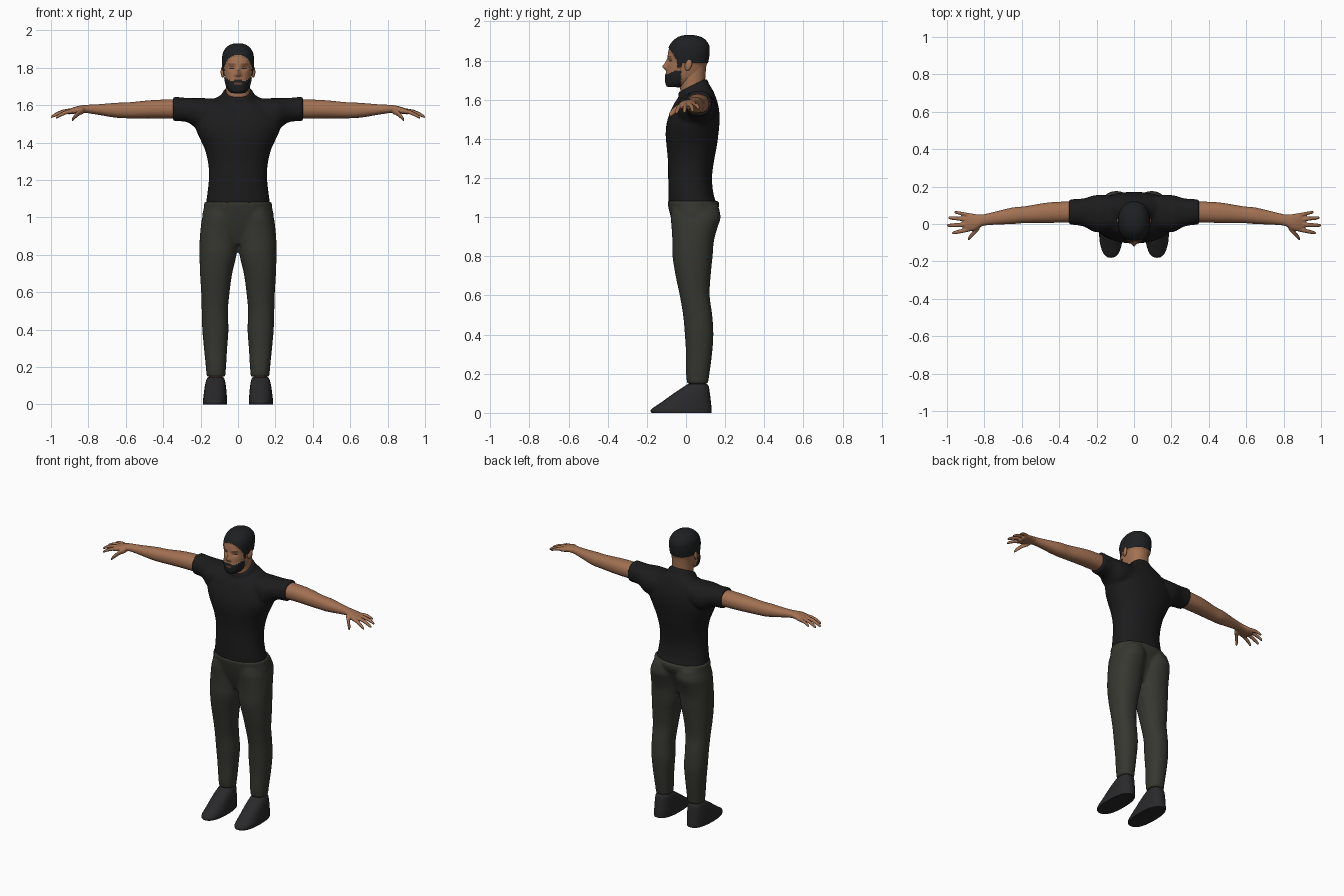
import bpy, bmesh, math
from mathutils import Vector


def material(name, rgb):
    m = bpy.data.materials.new(name)
    m.diffuse_color = (*rgb, 1)
    return m


SKIN = material("brown skin", (0.36, 0.165, 0.085))
HAIR = material("black hair", (0.013, 0.014, 0.015))
LIPS = material("dark skin", (0.17, 0.065, 0.04))
SHIRT = material("black cloth", (0.0115, 0.0115, 0.0125))
PANTS = material("olive cloth", (0.037, 0.038, 0.030))
SHOES = material("charcoal leather", (0.022, 0.022, 0.024))


def spline(rows, steps):
    """Catmull-Rom interpolation of the ring parameters."""
    out = []
    for i in range(len(rows) - 1):
        p = [rows[max(i - 1, 0)], rows[i], rows[i + 1], rows[min(i + 2, len(rows) - 1)]]
        for s in range(steps):
            t = s / steps
            out.append([b + 0.5 * t * (c - a + t * (2*a - 5*b + 4*c - d + t * (3*(b - c) + d - a)))
                        for a, b, c, d in zip(*p)])
    return out + [list(rows[-1])]


def loft(bm, axis, rows, n=32, steps=4, power=2.2, side=1):
    """Skin rings (pos, centre u, centre v, radius u, radius v, tilt) along x or z."""
    rings = []
    for row in spline(rows, steps):
        pos, cu, cv, ru, rv = row[:5]
        tilt = row[5] if len(row) > 5 else 0
        ring = []
        for k in range(n):
            a = 2 * math.pi * k / n
            c, s = math.cos(a), math.sin(a)
            u = ru * math.copysign(abs(c) ** (2 / power), c)
            v = rv * math.copysign(abs(s) ** (2 / power), s)
            if axis == "x":
                co = (side * pos, cu + u, cv + v)
            else:
                co = (side * (cu + u), cv + v, pos + tilt * v)
            ring.append(bm.verts.new(co))
        rings.append(ring)
    for a, b in zip(rings, rings[1:]):
        for k in range(n):
            bm.faces.new((a[k], a[(k + 1) % n], b[(k + 1) % n], b[k]))
    bm.faces.new(rings[0])
    bm.faces.new(rings[-1])


def fb(rows):
    """(z, cx, rx, front y, back y, [tilt]) to ring parameters."""
    return [(r[0], r[1], (r[3] + r[4]) / 2, r[2], (r[4] - r[3]) / 2, r[5] if len(r) > 5 else 0)
            for r in rows]


def finish(bm, name, mats, voxel=0, smooth=4, angle=50):
    bmesh.ops.recalc_face_normals(bm, faces=bm.faces)
    me = bpy.data.meshes.new(name)
    bm.to_mesh(me)
    bm.free()
    ob = bpy.data.objects.new(name, me)
    bpy.context.collection.objects.link(ob)
    for m in mats:
        me.materials.append(m)
    bpy.ops.object.select_all(action="DESELECT")
    ob.select_set(True)
    bpy.context.view_layer.objects.active = ob
    if voxel:
        # fuse overlapping solids into one soft surface
        r = ob.modifiers.new("fuse", "REMESH")
        r.mode, r.voxel_size, r.use_smooth_shade = "VOXEL", voxel, True
        s = ob.modifiers.new("relax", "SMOOTH")
        s.factor, s.iterations = 0.5, smooth
    else:
        bpy.ops.object.shade_smooth_by_angle(angle=math.radians(angle))
    return ob


# shirt: torso with tilted collar, plus short sleeves
bm = bmesh.new()
loft(bm, "z", fb([(1.065, 0, .173, -.088, .158), (1.12, 0, .165, -.09, .14),
                  (1.20, 0, .156, -.091, .133), (1.28, 0, .158, -.092, .142),
                  (1.36, 0, .176, -.099, .157), (1.42, 0, .203, -.104, .165),
                  (1.48, 0, .228, -.099, .171), (1.54, 0, .232, -.08, .170),
                  (1.59, 0, .205, -.055, .160), (1.625, 0, .140, -.042, .14, .2),
                  (1.645, 0, .095, -.038, .12, .4), (1.675, 0, .077, -.038, .105, .5)]), n=48)
for sd in (1, -1):
    loft(bm, "x", [(.08, .06, 1.565, .09, .072), (.20, .055, 1.553, .10, .085),
                   (.27, .062, 1.574, .075, .065), (.348, .065, 1.581, .067, .066)], side=sd)
finish(bm, "shirt", [SHIRT], voxel=.009, smooth=5)

# trousers: hips and two legs
bm = bmesh.new()
loft(bm, "z", fb([(.86, 0, .07, -.03, .09), (.94, 0, .14, -.06, .12), (1.0, 0, .188, -.078, .145),
                  (1.05, 0, .183, -.09, .168), (1.083, 0, .180, -.096, .168)]), n=48)
for sd in (1, -1):
    loft(bm, "z", fb([(.148, .118, .050, .006, .112), (.2, .118, .054, .0, .12),
                      (.3, .120, .062, .0, .133), (.4, .121, .070, -.006, .140),
                      (.5, .124, .070, -.015, .134), (.6, .121, .076, -.032, .121),
                      (.7, .117, .086, -.053, .126), (.8, .107, .099, -.069, .136),
                      (.88, .103, .102, -.070, .143), (.95, .099, .100, -.074, .162),
                      (1.0, .095, .096, -.078, .177), (1.06, .088, .080, -.07, .165)]), side=sd)
finish(bm, "trousers", [PANTS], voxel=.009, smooth=4)

for sd, tag in ((1, "left"), (-1, "right")):
    # wedge shoe and the sliver of ankle above it
    bm = bmesh.new()
    loft(bm, "z", fb([(0, .123, .064, -.176, .130), (.018, .123, .064, -.178, .131),
                      (.05, .122, .062, -.132, .128), (.10, .121, .056, -.062, .122),
                      (.135, .120, .048, -.010, .116), (.147, .120, .040, .008, .108)]),
         power=2.4, side=sd)
    finish(bm, "shoe_" + tag, [SHOES])
    bm = bmesh.new()
    loft(bm, "z", fb([(.12, .118, .036, .02, .1), (.17, .118, .036, .02, .1)]), n=20, side=sd)
    finish(bm, "ankle_" + tag, [SKIN])

    # bare arm, palm, fingers and thumb
    bm = bmesh.new()
    loft(bm, "x", [(.31, .065, 1.58, .056, .052), (.45, .061, 1.579, .055, .049),
                   (.58, .050, 1.573, .045, .043), (.65, .044, 1.573, .044, .040),
                   (.75, .030, 1.577, .034, .028), (.81, .020, 1.58, .031, .022),
                   (.85, .010, 1.577, .043, .020), (.885, .010, 1.570, .049, .017),
                   (.912, .012, 1.563, .042, .012)], side=sd)
    digits = [((.87, .046, 1.570), (.962, .064, 1.553), .0095),
              ((.88, .023, 1.571), (.994, .034, 1.541), .0105),
              ((.88, -.003, 1.571), (1.0, -.008, 1.536), .011),
              ((.87, -.026, 1.569), (.973, -.049, 1.533), .011),
              ((.825, -.012, 1.570), (.888, -.081, 1.520), .015)]
    for a, b, r in digits:
        a, b = Vector(a), Vector(b)
        rows = []
        for t, k in ((0, 1.1), (.4, 1.05), (.75, .95), (.94, .75), (1, .4)):
            p = a.lerp(b, t)
            p.z += .010 * math.sin(math.pi * t)
            rows.append((*p, r * k, r * k))
        loft(bm, "x", rows, n=14, steps=3, side=sd)
    finish(bm, "arm_" + tag, [SKIN], voxel=.0045, smooth=3)

    # ear
    bm = bmesh.new()
    bmesh.ops.create_uvsphere(bm, u_segments=20, v_segments=12, radius=1)
    for v in bm.verts:
        x, y, z = v.co
        v.co = (sd * (.081 + .011 * x + .004 * y), .012 + .018 * y + .005 * z, 1.778 + .030 * z)
    finish(bm, "ear_" + tag, [SKIN])

# neck
bm = bmesh.new()
loft(bm, "z", fb([(1.60, 0, .068, -.025, .098), (1.66, 0, .064, -.030, .097),
                  (1.72, 0, .064, -.035, .099), (1.79, 0, .066, -.03, .105)]))
finish(bm, "neck", [SKIN])

# head: dense loft, sculpted by soft bumps, coloured by region
bm = bmesh.new()
loft(bm, "z", fb([(1.668, 0, .022, -.085, -.03), (1.673, 0, .040, -.096, .0),
                  (1.69, 0, .054, -.102, .035), (1.72, 0, .066, -.103, .08),
                  (1.76, 0, .074, -.098, .10), (1.80, 0, .079, -.093, .11),
                  (1.84, 0, .081, -.092, .116), (1.875, 0, .077, -.080, .114),
                  (1.90, 0, .064, -.060, .098), (1.916, 0, .046, -.038, .076),
                  (1.924, 0, .024, -.012, .046), (1.926, 0, .003, .012, .02)]), n=112, steps=7)


def bump(x, z, cx, cz, sx, sz):
    return math.exp(-((abs(x) - cx) / sx) ** 2 - ((z - cz) / sz) ** 2)


def is_hair(x, y, z):
    if y < -.045:
        return z > 1.868 - max(0, (y + .088)) * 1.6
    if y < -.022:
        return z > 1.765
    return z > 1.787


def is_beard(x, y, z):
    if y > -.025 or z > 1.76:
        return False
    lips = abs(x) < .021 and 1.709 < z < 1.722
    return not lips and z < 1.728 + max(0, abs(x) - .035) * .6 + .005 * (abs(x) < .022)


for v in bm.verts:
    x, y, z = v.co
    if y < -.05:
        v.co.y -= .022 * bump(x, z, 0, 1.768, .012, .014)
        v.co.y -= .011 * bump(x, z, 0, 1.79, .009, .018)
        v.co.y -= .006 * bump(x, z, .013, 1.762, .008, .008)
        v.co.y += .009 * bump(x, z, .034, 1.798, .016, .010)
        v.co.y -= .004 * bump(x, z, .030, 1.820, .022, .008)
        v.co.y -= .005 * bump(x, z, 0, 1.715, .018, .007)
    # hair and beard stand proud of the skin
    if is_hair(x, y, z) or is_beard(x, y, z):
        out = Vector((x, y - .01, (z - 1.82) * .7))
        v.co += out.normalized() * .005
for f in bm.faces:
    x, y, z = f.calc_center_median()
    f.material_index = 0
    if is_hair(x, y, z) or is_beard(x, y, z):
        f.material_index = 1
    elif y < -.05:
        eye = abs(abs(x) - .034) < .013 and abs(z - 1.796) < .0035
        brow = abs(abs(x) - .034) < .019 and abs(z - 1.818) < .003
        mouth = abs(x) < .021 and 1.709 < z < 1.722
        f.material_index = 1 if eye else 2 if brow or mouth else 0
finish(bm, "head", [SKIN, HAIR, LIPS], angle=60)
